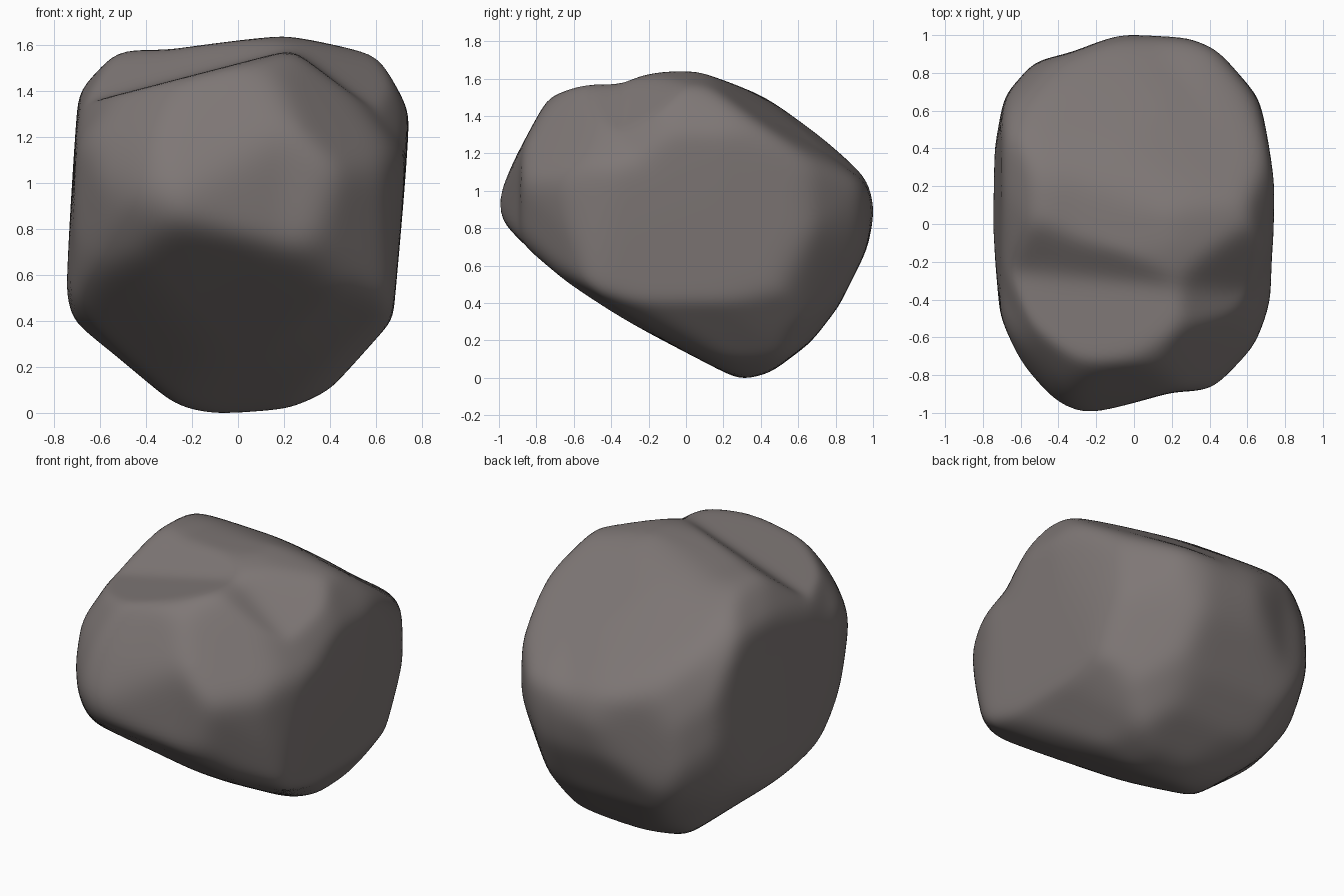
import bpy
import bmesh
from math import cos, radians, sin
from mathutils import Vector

if "Cube" in bpy.data.objects:
    bpy.data.objects.remove(bpy.data.objects["Cube"], do_unlink=True)

CORE = Vector((0, 0, .82))
SHARPNESS = 50
GROWTH = 1.023

# Outlines across pairs of axes, from the ground up
SIDE = [(-.72, 1.5), (-.6, 1.57), (-.35, 1.58), (-.1, 1.64), (.05, 1.64),
        (.5, 1.47), (.7, 1.32), (.95, 1.07), (1, .9), (.95, .7), (.8, .4),
        (.65, .2), (.45, .04), (.3, 0), (-.72, .53), (-.97, .77), (-1, .95), (-.88, 1.2)]
FRONT = [(-.68, 1.4), (-.54, 1.57), (-.3, 1.57), (.2, 1.64), (.6, 1.55), (.74, 1.3),
         (.66, .42), (.4, .12), (.22, .04), (-.1, 0), (-.3, .06), (-.46, .18),
         (-.7, .36), (-.74, .55)]
TOP = [(-.05, 1), (.28, .97), (.43, .91), (.65, .68), (.74, .2), (.72, -.38),
       (.62, -.65), (.47, -.86), (.2, -.87), (-.26, -1), (-.44, -.93), (-.58, -.75),
       (-.7, -.47), (-.74, 0), (-.73, .4), (-.67, .68), (-.53, .84), (-.32, .89)]

# Outlines across slanted directions, measured from the core
FRONT_SLANT = [(-.24, .91), (-.43, .79), (-.68, .52), (-.76, .4), (-.89, .24), (-.91, .05),
               (-.88, -.13), (-.79, -.29), (-.43, -.44), (-.05, -.61), (.23, -.67),
               (.46, -.64), (.63, -.5), (.81, -.29), (.92, .06), (.91, .39), (.86, .48),
               (.65, .54), (.48, .65), (-.13, .88)]
BACK_SLANT = [(-.48, .83), (-.7, .62), (-.85, .39), (-.91, .18), (-.92, -.08), (-.75, -.53),
              (-.59, -.72), (-.27, -.85), (0, -.89), (.27, -.73), (.6, -.55), (.75, -.35),
              (.85, -.04), (.91, .28), (.8, .57), (.75, .68), (.44, .88), (.12, .94),
              (-.08, .86)]
UNDER_SLANT = [(-.52, .83), (-.36, .87), (.31, .71), (.75, .57), (.85, .46), (.94, .24),
               (.96, .03), (.84, -.3), (.63, -.54), (.32, -.66), (-.19, -.57), (-.72, -.42),
               (-.82, -.25), (-.87, -.04), (-.9, .16), (-.89, .25), (-.69, .45), (-.6, .63)]

# Distance from the core to each chipped corner, keyed by its direction
CORNERS = {(1, -1, 1): .88, (-1, -1, 1): .94, (1, 1, 1): .94, (-1, 1, 1): .98,
           (1, -1, -1): .87, (-1, -1, -1): .9, (1, 1, -1): .97, (-1, 1, -1): .93}

X, Y, Z = Vector((1, 0, 0)), Vector((0, 1, 0)), Vector((0, 0, 1))


def straight(outline, across, up):
    origin = Vector((CORE.dot(across), CORE.dot(up)))
    return [Vector(p) - origin for p in outline], across, up


def slanted(outline, turn, tilt):
    """Outline in the plane turned about z and tilted back, slightly loose."""
    turn, tilt = radians(turn), radians(tilt)
    across = Vector((cos(turn), sin(turn), 0))
    up = Z * cos(tilt) + Z.cross(across) * sin(tilt)
    return [Vector(p) * 1.01 for p in outline], across, up


OUTLINES = [straight(SIDE, Y, Z), straight(FRONT, X, Z), straight(TOP, X, Y),
            slanted(FRONT_SLANT, 36, 29), slanted(BACK_SLANT, 216, 29),
            slanted(UNDER_SLANT, 138, -33)]


def outline_reach(points, q):
    """How far q lies towards a star-shaped outline, with 1 on the line."""
    for a, b in zip(points, points[1:] + points[:1]):
        area = a.x * b.y - a.y * b.x
        s = (q.x * b.y - q.y * b.x) / area
        t = (a.x * q.y - a.y * q.x) / area
        if s >= -1e-6 and t >= -1e-6:
            return s + t
    return 0


def surface_point(direction):
    """Blend all outlines and corner chips into one rounded surface."""
    reaches = [outline_reach(points, Vector((direction.dot(across), direction.dot(up))))
               for points, across, up in OUTLINES]
    reaches += [max(0, direction.dot(Vector(n).normalized()) / d)
                for n, d in CORNERS.items()]
    return direction * GROWTH / sum(r ** SHARPNESS for r in reaches) ** (1 / SHARPNESS)


def shelf_height(x, y):
    """Front shelf, highest near the middle, with a ramp up behind its crease."""
    shelf = 1.58 + min(.26 * (x - .2), .75 * (.25 - x))
    crease = -.27 - .1 * (x + .4)
    return shelf + .7 * max(0, y - crease)


# Boulder body with the front shelf cut into its top
bm = bmesh.new()
bmesh.ops.create_icosphere(bm, subdivisions=6, radius=1)
for v in bm.verts:
    v.co = CORE + surface_point(v.co.normalized())
    if v.co.z > CORE.z:
        v.co.z = min(v.co.z, shelf_height(v.co.x, v.co.y))

# Weathered edges, resting on the ground
for _ in range(6):
    bmesh.ops.smooth_vert(bm, verts=bm.verts, factor=0.5,
                          use_axis_x=True, use_axis_y=True, use_axis_z=True)
ground = min(v.co.z for v in bm.verts)
bmesh.ops.translate(bm, verts=bm.verts, vec=-ground * Z)

mesh = bpy.data.meshes.new("boulder")
bm.to_mesh(mesh)
bm.free()
boulder = bpy.data.objects.new("boulder", mesh)
bpy.context.collection.objects.link(boulder)
mesh.shade_smooth()

# Stone colour
stone = bpy.data.materials.new("warm_grey_stone")
stone.use_nodes = True
colour = (.21, .185, .18, 1)
stone.diffuse_color = colour
stone.node_tree.nodes["Principled BSDF"].inputs["Base Color"].default_value = colour
mesh.materials.append(stone)
